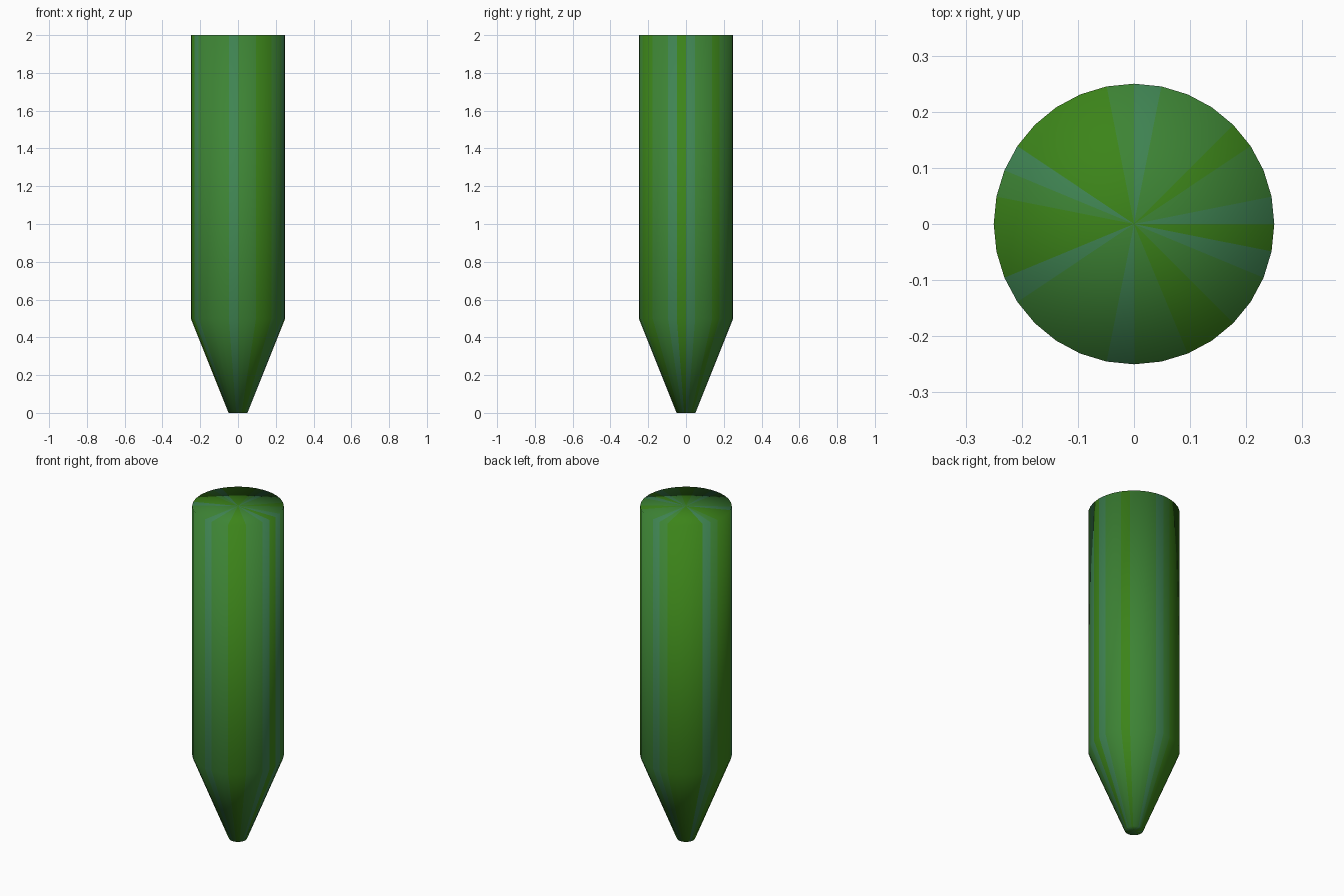
import bpy, bmesh, math

if "Cube" in bpy.data.objects:
    bpy.data.objects.remove(bpy.data.objects["Cube"])

SEGMENTS = 32
PROFILE = [(0.05, 0.0), (0.25, 0.5), (0.25, 2.0)]  # radius, height
# Colour band of each segment, counter-clockwise from +x: 0 green, 1 mid, 2 teal
BANDS = "21101112100002100021111211001120"
COLOURS = [(0.045, 0.23, 0.010, 1), (0.047, 0.23, 0.035, 1), (0.05, 0.23, 0.085, 1)]

# Stake: tapered point, straight shaft and fan caps
bm = bmesh.new()
rings = []
for r, z in PROFILE:
    ring = []
    for i in range(SEGMENTS):
        a = 2 * math.pi * i / SEGMENTS
        ring.append(bm.verts.new((r * math.cos(a), r * math.sin(a), z)))
    rings.append(ring)
bottom = bm.verts.new((0, 0, PROFILE[0][1]))
top = bm.verts.new((0, 0, PROFILE[-1][1]))

for i in range(SEGMENTS):
    j = (i + 1) % SEGMENTS
    faces = [bm.faces.new((lo[i], lo[j], hi[j], hi[i])) for lo, hi in zip(rings, rings[1:])]
    faces.append(bm.faces.new((bottom, rings[0][j], rings[0][i])))
    faces.append(bm.faces.new((top, rings[-1][i], rings[-1][j])))
    for f in faces:
        f.smooth = True
        f.material_index = int(BANDS[i])

mesh = bpy.data.meshes.new("stake")
bm.to_mesh(mesh)
bm.free()

# Streaked green colours
for name, colour in zip(("green", "mid_green", "teal_green"), COLOURS):
    mat = bpy.data.materials.new(name)
    mat.diffuse_color = colour
    mat.use_nodes = True
    mat.node_tree.nodes["Principled BSDF"].inputs["Base Color"].default_value = mat.diffuse_color
    mesh.materials.append(mat)

stake = bpy.data.objects.new("stake", mesh)
bpy.context.collection.objects.link(stake)
